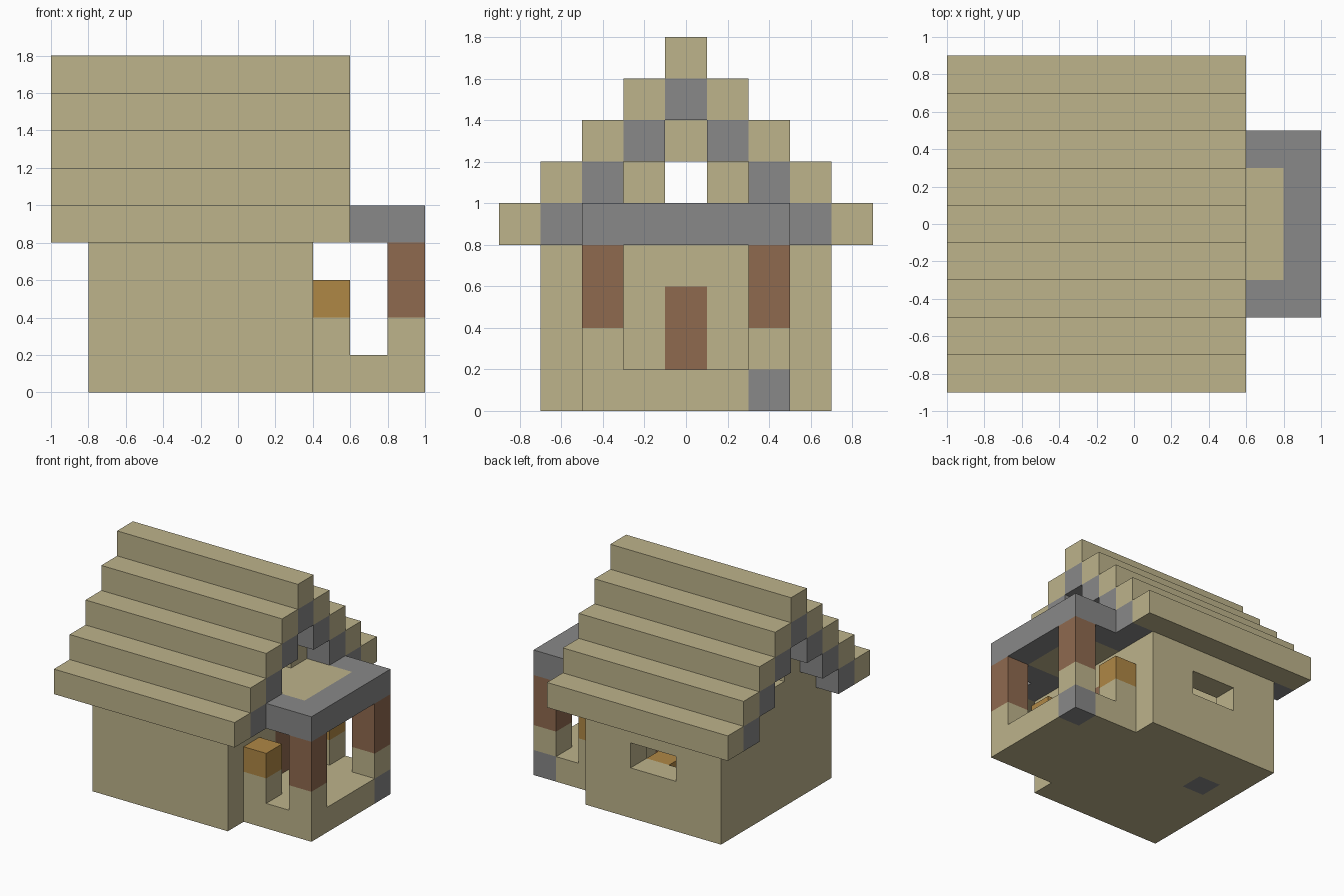
import bpy
import bmesh
from mathutils import Vector

if "Cube" in bpy.data.objects:
    bpy.data.objects.remove(bpy.data.objects["Cube"], do_unlink=True)

SIZE = 0.2  # edge of one building block


def linear(c):
    c /= 255
    return c / 12.92 if c <= 0.04045 else ((c + 0.055) / 1.055) ** 2.4


def material(name, r, g, b):
    m = bpy.data.materials.new(name)
    m.use_nodes = True
    col = (linear(r), linear(g), linear(b), 1)
    m.diffuse_color = col
    m.node_tree.nodes["Principled BSDF"].inputs["Base Color"].default_value = col
    return m


tan = material("pale wood", 189, 179, 139)
grey = material("grey stone", 136, 136, 136)
brown = material("brown wood", 143, 106, 79)
orange = material("orange wood", 175, 135, 69)

cells = {}  # block position -> part name
looks = {}  # part name -> material


def fill(part, mat, xs, ys, zs, mirror=False):
    """Fill a range of blocks (end excluded); later parts replace earlier ones."""
    looks[part] = mat
    for x in range(*xs):
        for y in range(*ys):
            for z in range(*zs):
                cells[x, y, z] = part
                if mirror:
                    cells[x, -y, z] = part


def clear(xs, ys, zs):
    for x in range(*xs):
        for y in range(*ys):
            for z in range(*zs):
                cells.pop((x, y, z), None)


# House body: solid, then hollowed, with a window in the rear wall
fill("walls", tan, (-4, 2), (-3, 4), (0, 5))
clear((-3, 1), (-2, 3), (1, 5))
clear((-2, 0), (3, 4), (2, 3))
fill("floor_stone", grey, (-3, -2), (1, 2), (0, 1))
fill("door", brown, (1, 2), (0, 1), (1, 3))
fill("indoor_chest", orange, (-1, 0), (2, 3), (1, 2))

# Porch: base, posts, short lantern pillars, roof
fill("porch_base", tan, (2, 5), (-2, 3), (0, 1))
fill("post_feet", tan, (4, 5), (2, 3), (1, 2), True)
fill("corner_stone", grey, (4, 5), (2, 3), (0, 1))
fill("porch_posts", brown, (4, 5), (2, 3), (2, 4), True)
fill("pillars", tan, (2, 3), (2, 3), (1, 2), True)
fill("pillar_caps", orange, (2, 3), (2, 3), (2, 3), True)
fill("porch_roof_frame", grey, (2, 5), (-2, 3), (4, 5))
fill("porch_roof_panel", tan, (2, 4), (-1, 2), (4, 5))

# Gable walls, each with an attic opening
for x in (-4, 1):
    for step in (1, 2, 3):
        half = 3 - step
        fill("gables", tan, (x, x + 1), (-half, half + 1), (4 + step, 5 + step))
    clear((x, x + 1), (0, 1), (5, 6))

# Stepped roof with stone trim under both overhanging ends
for step in range(5):
    y, z = 4 - step, 4 + step
    fill("roof_steps", tan, (-5, 3), (y, y + 1), (z, z + 1), True)
    if step < 4:
        for x in (-5, 2):
            fill("gable_trim", grey, (x, x + 1), (y - 1, y), (z, z + 1), True)

# Turn each part's exposed block sides into a clean mesh
for part, mat in looks.items():
    bm = bmesh.new()
    for pos in [p for p, name in cells.items() if name == part]:
        centre = Vector((pos[0] + 0.5, pos[1], pos[2] + 0.5))
        for axis in range(3):
            for sign in (-1, 1):
                near = list(pos)
                near[axis] += sign
                if tuple(near) in cells:
                    continue
                n, u = Vector(), Vector()
                n[axis] = sign
                u[(axis + 1) % 3] = 1
                v = n.cross(u)
                corners = (-u - v, u - v, u + v, v - u)
                bm.faces.new([bm.verts.new((centre + (n + c) / 2) * SIZE)
                              for c in corners])
    bmesh.ops.remove_doubles(bm, verts=bm.verts, dist=0.001)
    bmesh.ops.dissolve_limit(bm, angle_limit=0.01, verts=bm.verts, edges=bm.edges)
    mesh = bpy.data.meshes.new(part)
    bm.to_mesh(mesh)
    bm.free()
    mesh.materials.append(mat)
    bpy.context.collection.objects.link(bpy.data.objects.new(part, mesh))
